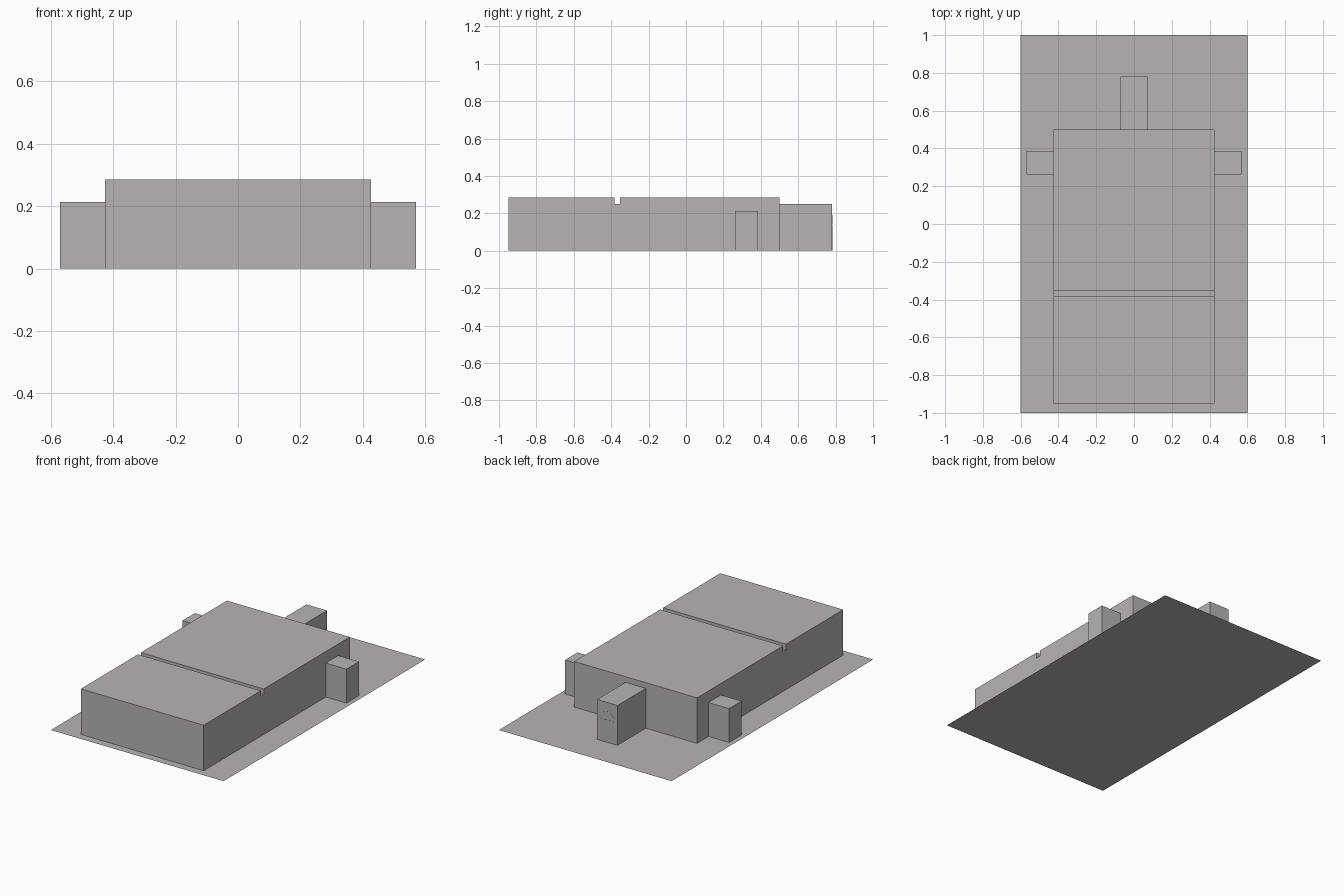
import bpy, bmesh, math

if "Cube" in bpy.data.objects:
    bpy.data.objects.remove(bpy.data.objects["Cube"])

stone = bpy.data.materials.new("warm_grey")
stone.diffuse_color = (0.48, 0.455, 0.45, 1)
stone.use_nodes = True
stone.node_tree.nodes["Principled BSDF"].inputs["Base Color"].default_value = stone.diffuse_color


def finish(name, bm):
    mesh = bpy.data.meshes.new(name)
    bm.to_mesh(mesh)
    bm.free()
    mesh.materials.append(stone)
    obj = bpy.data.objects.new(name, mesh)
    bpy.context.collection.objects.link(obj)
    return obj


def box(name, x, y, z):
    bm = bmesh.new()
    bmesh.ops.create_cube(bm, size=1)
    for v in bm.verts:
        v.co = [lo if c < 0 else hi for c, (lo, hi) in zip(v.co, (x, y, z))]
    return finish(name, bm)


def plate(name, outline, y, depth):
    """Thin plate from an x-z outline, extruded towards +y."""
    bm = bmesh.new()
    face = bm.faces.new([bm.verts.new((x, y, z)) for x, z in outline])
    out = bmesh.ops.extrude_face_region(bm, geom=[face])
    for v in out["geom"]:
        if isinstance(v, bmesh.types.BMVert):
            v.co.y += depth
    bmesh.ops.recalc_face_normals(bm, faces=bm.faces)
    return finish(name, bm)


# Flat base sheet
bm = bmesh.new()
bm.faces.new([bm.verts.new(p) for p in
              ((-0.6, -1, 0), (0.6, -1, 0), (0.6, 1, 0), (-0.6, 1, 0))])
finish("base_sheet", bm)

# Main hall with two roof slabs separated by a narrow groove
HALF = 0.427
box("hall", (-HALF, HALF), (-0.95, 0.5), (0, 0.25))
box("front_roof_slab", (-HALF, HALF), (-0.95, -0.383), (0.25, 0.286))
box("back_roof_slab", (-HALF, HALF), (-0.354, 0.5), (0.25, 0.286))

# Entrance block at the back
box("entrance_block", (-0.071, 0.071), (0.5, 0.781), (0, 0.25))

# Side blocks and door leaves, mirrored
for side, s in (("left", -1), ("right", 1)):
    box(side + "_side_block", sorted((s * HALF, s * 0.57)),
        (0.262, 0.386), (0, 0.213))
    plate(side + "_door_leaf",
          [(s * 0.001, 0), (s * 0.05, 0), (s * 0.05, 0.14), (s * 0.001, 0.14)],
          0.781, 0.001)

# Arched panel above the doors
arch = [(0.05 * math.cos(a), 0.142 + 0.05 * math.sin(a))
        for a in (math.pi * i / 16 for i in range(17))]
plate("door_arch", arch, 0.781, 0.001)
